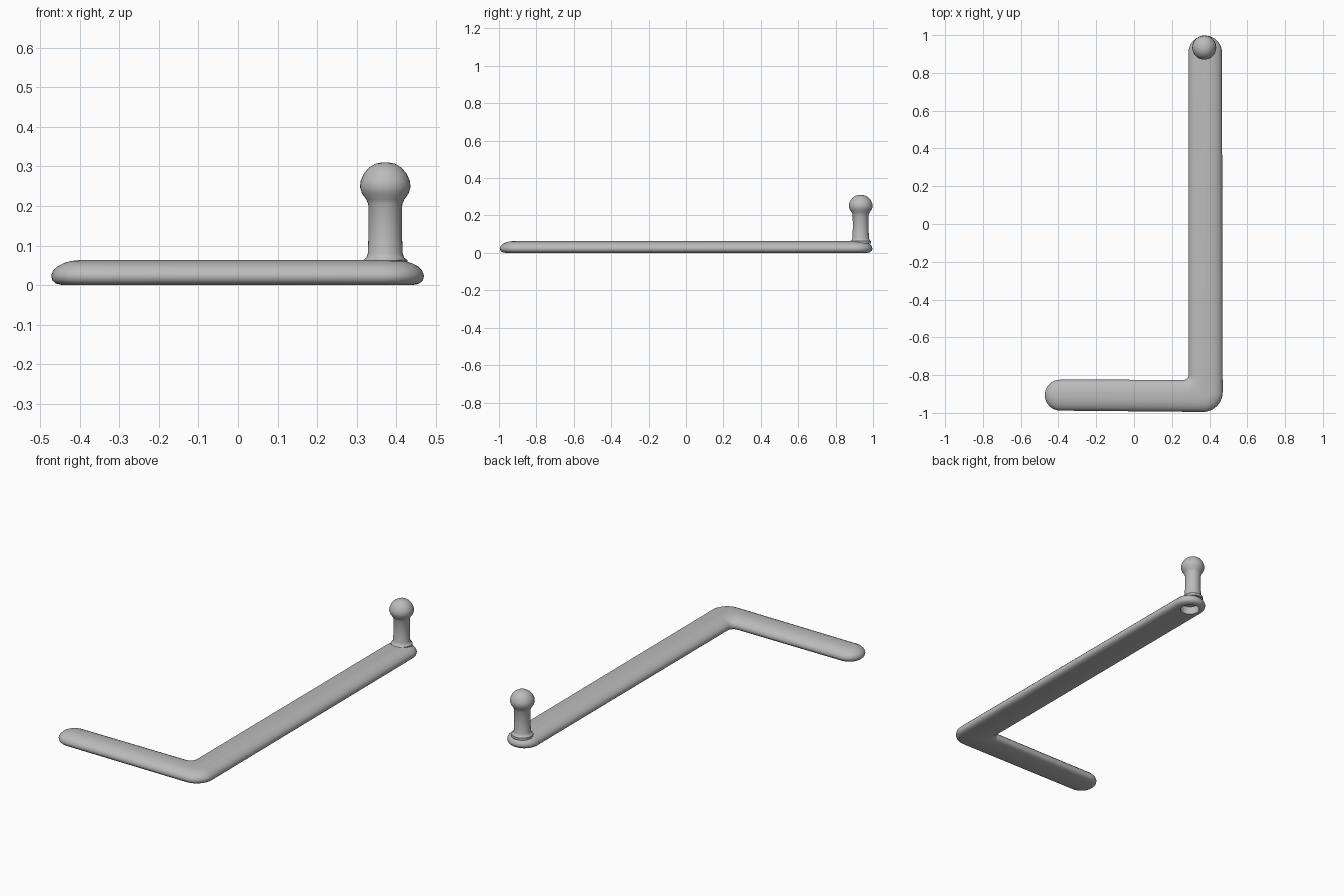
import bpy, bmesh, math

old = bpy.data.objects.get("Cube")
if old:
    bpy.data.objects.remove(old)

grey = bpy.data.materials.new("plain grey")
grey.use_nodes = True
grey.diffuse_color = (0.5, 0.5, 0.5, 1)
grey.node_tree.nodes["Principled BSDF"].inputs["Base Color"].default_value = (0.5, 0.5, 0.5, 1)


def loft(name, rings):
    """Skin a stack of closed rings and cap both ends."""
    bm = bmesh.new()
    loops = [[bm.verts.new(p) for p in ring] for ring in rings]
    n = len(loops[0])
    for a, b in zip(loops, loops[1:]):
        for i in range(n):
            j = (i + 1) % n
            bm.faces.new((a[i], a[j], b[j], b[i]))
    bm.faces.new(loops[0][::-1])
    bm.faces.new(loops[-1])
    bmesh.ops.recalc_face_normals(bm, faces=bm.faces)
    mesh = bpy.data.meshes.new(name)
    bm.to_mesh(mesh)
    bm.free()
    mesh.materials.append(grey)
    obj = bpy.data.objects.new(name, mesh)
    bpy.context.collection.objects.link(obj)
    return obj


def circle(x, y, z, r, n=32):
    return [(x + r * math.cos(2 * math.pi * i / n), y + r * math.sin(2 * math.pi * i / n), z)
            for i in range(n)]


def smooth(obj, angle=50):
    bpy.ops.object.select_all(action='DESELECT')
    obj.select_set(True)
    bpy.context.view_layer.objects.active = obj
    bpy.ops.object.shade_smooth_by_angle(angle=math.radians(angle))


# Bar outline: arcs as centre x, centre y, radius, start, end, side (1 convex, -1 concave)
ARCS = [(0.365, -0.89, 0.105, -90, 0, 1),
        (0.377, 0.908, 0.089, 0, 180, 1),
        (0.263, -0.80, 0.025, 0, -90, -1),
        (-0.39, -0.906, 0.082, 90, 270, 1)]


def bar_ring(inset, z, steps=16):
    pts = []
    for cx, cy, r, a0, a1, side in ARCS:
        for i in range(steps + 1):
            a = math.radians(a0 + (a1 - a0) * i / steps)
            rr = r - side * inset
            pts.append((cx + rr * math.cos(a), cy + rr * math.sin(a), z))
    return pts


# L-shaped bar with flat underside and pillowed top
BAR_PROFILE = [(0.03, 0), (0.012, 0.004), (0.003, 0.012), (0, 0.024), (0.005, 0.037),
               (0.016, 0.048), (0.032, 0.056), (0.05, 0.061), (0.068, 0.063)]
bar = loft("l_shaped_bar", [bar_ring(d, z) for d, z in BAR_PROFILE])

# Round socket in the underside below the peg
cutter = loft("socket_cutter", [circle(0.374, 0.912, z, 0.05) for z in (-0.02, 0.045)])
cutter.hide_render = True
cutter.hide_viewport = True
cut = bar.modifiers.new("socket", 'BOOLEAN')
cut.operation = 'DIFFERENCE'
cut.solver = 'EXACT'
cut.object = cutter
smooth(bar)

# Peg with flared foot and domed head
PEG_PROFILE = [(0.056, 0.05), (0.056, 0.063), (0.048, 0.069), (0.044, 0.08), (0.042, 0.14),
               (0.043, 0.205), (0.048, 0.216), (0.059, 0.232), (0.064, 0.248), (0.062, 0.264),
               (0.054, 0.282), (0.041, 0.297), (0.024, 0.307), (0.008, 0.31)]
peg = loft("peg", [circle(0.372, 0.934, z, r) for r, z in PEG_PROFILE])
smooth(peg)
